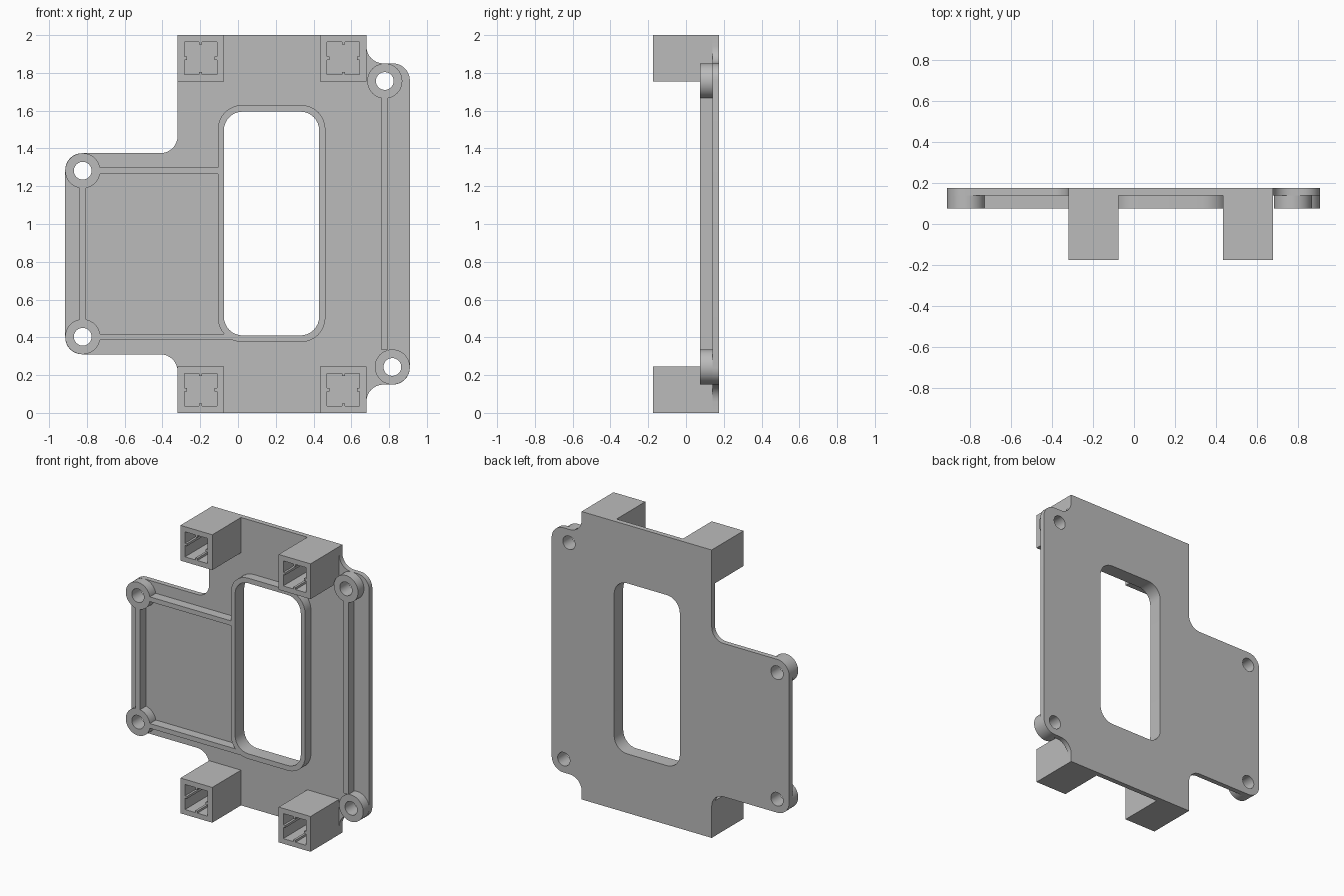
import bpy, bmesh, math
from mathutils import Vector

cube = bpy.data.objects.get("Cube")
if cube:
    bpy.data.objects.remove(cube, do_unlink=True)

grey = bpy.data.materials.new("grey plastic")
grey.use_nodes = True
COLOUR = (0.5, 0.5, 0.5, 1)
grey.diffuse_color = COLOUR
grey.node_tree.nodes["Principled BSDF"].inputs["Base Color"].default_value = COLOUR

BACK, FLOOR, RIM, FRONT = 0.175, 0.14, 0.075, -0.175


def rounded(corners, steps=8):
    """Outline from (x, z, radius) right-angled corners."""
    pts = []
    for i, (x, z, r) in enumerate(corners):
        p = Vector((x, z))
        if not r:
            pts.append(p)
            continue
        before = (Vector(corners[i - 1][:2]) - p).normalized()
        after = (Vector(corners[(i + 1) % len(corners)][:2]) - p).normalized()
        centre = p + r * (before + after)
        for k in range(steps + 1):
            t = math.pi / 2 * k / steps
            pts.append(centre - r * (after * math.cos(t) + before * math.sin(t)))
    return pts


def box(x0, x1, z0, z1, r=0):
    return rounded([(x0, z0, r), (x1, z0, r), (x1, z1, r), (x0, z1, r)])


def circle(x, z, r, n=40):
    return [Vector((x + r * math.cos(math.tau * k / n), z + r * math.sin(math.tau * k / n)))
            for k in range(n)]


def prism(name, loops, y0, y1):
    """Solid with the first loop as outline and the others as holes."""
    bm = bmesh.new()
    for loop in loops:
        vs = [bm.verts.new((p.x, y0, p.y)) for p in loop]
        for a, b in zip(vs, vs[1:] + vs[:1]):
            bm.edges.new((a, b))
    bmesh.ops.triangle_fill(bm, edges=bm.edges[:], use_beauty=True)
    new = bmesh.ops.extrude_face_region(bm, geom=bm.faces[:], use_keep_orig=True)
    verts = [g for g in new["geom"] if isinstance(g, bmesh.types.BMVert)]
    bmesh.ops.translate(bm, verts=verts, vec=(0, y1 - y0, 0))
    bmesh.ops.recalc_face_normals(bm, faces=bm.faces[:])
    mesh = bpy.data.meshes.new(name)
    bm.to_mesh(mesh)
    bm.free()
    mesh.materials.append(grey)
    ob = bpy.data.objects.new(name, mesh)
    bpy.context.collection.objects.link(ob)
    bpy.ops.object.select_all(action="DESELECT")
    ob.select_set(True)
    bpy.context.view_layer.objects.active = ob
    bpy.ops.object.shade_smooth_by_angle(angle=math.radians(30))
    return ob


# Back plate with window and screw holes
R = 0.09
outline = rounded([
    (-0.32, 0, 0), (0.68, 0, 0), (0.68, 0.15, R), (0.91, 0.15, R),
    (0.91, 1.85, R), (0.68, 1.85, R), (0.68, 2, 0), (-0.32, 2, 0),
    (-0.32, 1.375, R), (-0.915, 1.375, R), (-0.915, 0.31, R), (-0.32, 0.31, R)])
window = box(-0.075, 0.43, 0.41, 1.595, 0.1)
bosses = {"upper_right": (-0.822, 1.282), "lower_right": (-0.822, 0.403),
          "upper_left": (0.777, 1.757), "lower_left": (0.817, 0.243)}
holes = [circle(x, z, 0.047) for x, z in bosses.values()]
prism("back_plate", [outline, window] + holes, FLOOR, BACK)

# Raised rim around the window
prism("window_rim", [box(-0.107, 0.463, 0.375, 1.63, 0.13), window], RIM, FLOOR)

# Screw bosses
for (name, (x, z)), hole in zip(bosses.items(), holes):
    prism(name + "_boss", [circle(x, z, 0.093), hole], RIM, FLOOR)

# Stiffening ribs between bosses and rim
for name, span in {"upper_rib": (-0.731, -0.107, 1.265, 1.298),
                   "lower_rib": (-0.731, -0.03, 0.385, 0.418),
                   "right_rib": (-0.84, -0.805, 0.494, 1.191),
                   "left_rib": (0.76, 0.795, 0.333, 1.666)}.items():
    prism(name, [box(*span)], RIM, FLOOR)

# Corner sockets: square tubes with a small key on each inner wall
H, W, KEY, TIP = 0.1225, 0.087, 0.008, 0.072
quarter = [(W, -W), (W, -KEY), (TIP, -KEY), (TIP, KEY), (W, KEY)]
for side, x in (("right", -0.1975), ("left", 0.5575)):
    for level, z in (("lower", H), ("upper", 2 - H)):
        bore = []
        for k in range(4):
            c, s = round(math.cos(k * math.pi / 2)), round(math.sin(k * math.pi / 2))
            bore += [Vector((x + a * c - b * s, z + a * s + b * c)) for a, b in quarter]
        prism(f"{level}_{side}_socket", [box(x - H, x + H, z - H, z + H), bore], FRONT, FLOOR)
